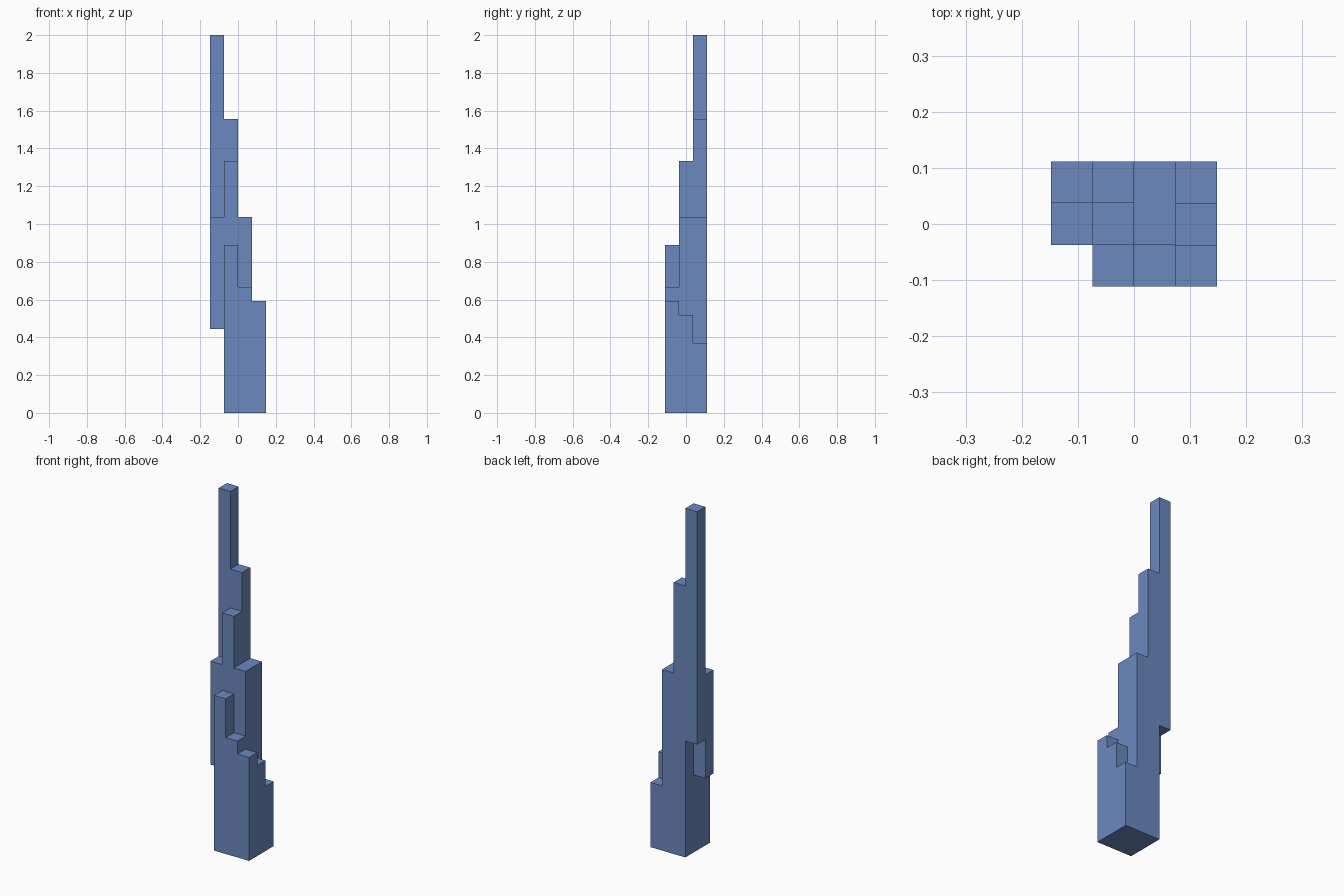
import bpy, bmesh, math
from mathutils import Vector

cube = bpy.data.objects.get("Cube")
if cube:
    bpy.data.objects.remove(cube, do_unlink=True)

UNIT = 2 / 27  # one block of the stepped tower

# Column spans (bottom, top) in blocks: rows run front to back, columns run along x
ROWS = [
    [None, (0, 12), (0, 9), (0, 8)],
    [(6, 14), (0, 18), (0, 14), (0, 7)],
    [(9, 27), (0, 21), (0, 14), (0, 5)],
]

filled = {(x, y, z)
          for y, row in enumerate(ROWS)
          for x, span in enumerate(row) if span
          for z in range(*span)}


def block_side(bm, cell, axis, sign):
    """Add one outward-facing square on the given side of a block."""
    normal, u, v = Vector(), Vector(), Vector()
    normal[axis] = sign
    u[(axis + 1) % 3] = 0.5
    v[(axis + 2) % 3] = 0.5 * sign
    mid = Vector(cell) + Vector((-1.5, -1, 0.5)) + normal * 0.5
    corners = (mid - u - v, mid + u - v, mid + u + v, mid - u + v)
    bm.faces.new([bm.verts.new(c * UNIT) for c in corners])


# Outer shell only: a side is built where the next block is empty
bm = bmesh.new()
for cell in sorted(filled):
    for axis in range(3):
        for sign in (-1, 1):
            neighbour = list(cell)
            neighbour[axis] += sign
            if tuple(neighbour) not in filled:
                block_side(bm, cell, axis, sign)

# Join the squares into large flat walls and roofs
bmesh.ops.remove_doubles(bm, verts=bm.verts, dist=UNIT / 100)
bmesh.ops.dissolve_limit(bm, angle_limit=math.radians(1),
                         verts=bm.verts, edges=bm.edges)
mesh = bpy.data.meshes.new("stepped_tower")
bm.to_mesh(mesh)
bm.free()

# Single flat blue
blue = bpy.data.materials.new("slate_blue")
blue.use_nodes = True
colour = (0.147, 0.25, 0.52, 1)
blue.diffuse_color = colour
blue.node_tree.nodes["Principled BSDF"].inputs["Base Color"].default_value = colour
mesh.materials.append(blue)

tower = bpy.data.objects.new("stepped_tower", mesh)
bpy.context.collection.objects.link(tower)
